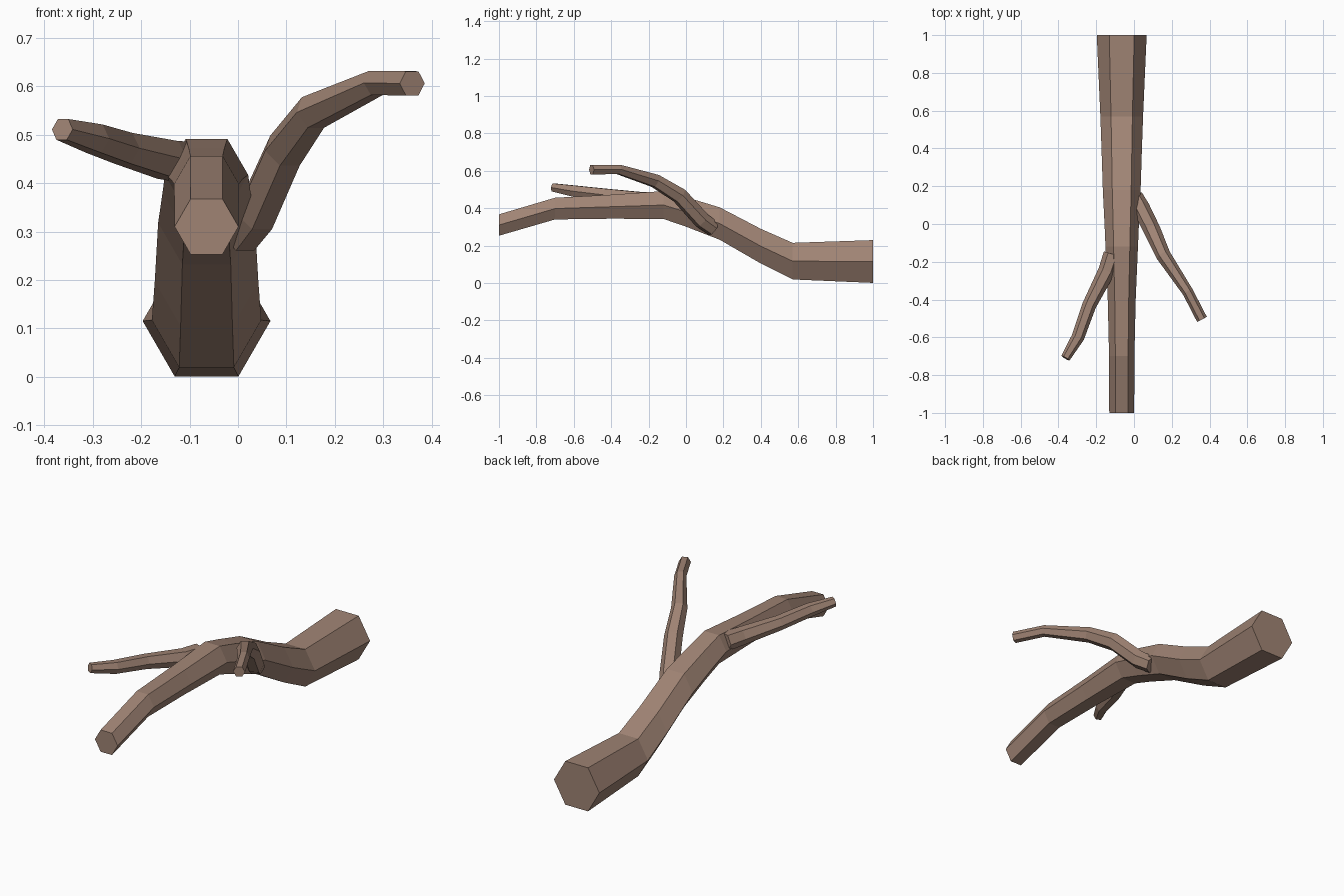
import bpy, bmesh, math
from mathutils import Vector

if "Cube" in bpy.data.objects:
    bpy.data.objects.remove(bpy.data.objects["Cube"])

bark = bpy.data.materials.new("bark")
bark.diffuse_color = (0.35, 0.23, 0.175, 1)
bark.use_nodes = True
bark.node_tree.nodes["Principled BSDF"].inputs["Base Color"].default_value = bark.diffuse_color
SIDES = 6


def limb(name, path, upright=False):
    """Flat-shaded hexagonal tube through (x, y, z, radius) points."""
    pts = [Vector(p[:3]) for p in path]
    bm = bmesh.new()
    rings = []
    for i, p in enumerate(pts):
        t = (pts[min(i + 1, len(pts) - 1)] - pts[max(i - 1, 0)]).normalized()
        if upright:
            t = Vector((0, -1, 0))
        side = t.cross(Vector((0, 0, 1))).normalized()
        up = side.cross(t)
        r = path[i][3]
        rings.append([bm.verts.new(p + r * (math.cos(a) * side + math.sin(a) * up))
                      for a in (math.tau * k / SIDES for k in range(SIDES))])
    for a, b in zip(rings, rings[1:]):
        for k in range(SIDES):
            n = (k + 1) % SIDES
            bm.faces.new((a[k], a[n], b[n], b[k]))
    bm.faces.new(rings[0])
    bm.faces.new(rings[-1])
    bmesh.ops.recalc_face_normals(bm, faces=bm.faces)
    me = bpy.data.meshes.new(name)
    bm.to_mesh(me)
    bm.free()
    me.materials.append(bark)
    ob = bpy.data.objects.new(name, me)
    bpy.context.collection.objects.link(ob)
    return ob


# Main log, thick end resting on the ground
X = -0.065
limb("log", [(X, 1.0, 0.115, 0.132), (X, 0.57, 0.117, 0.113), (X, 0.40, 0.197, 0.107),
             (X, 0.18, 0.318, 0.100), (X, 0.0, 0.380, 0.091), (X, -0.12, 0.417, 0.086),
             (X, -0.40, 0.408, 0.074), (X, -0.70, 0.398, 0.067), (X, -1.0, 0.310, 0.066)],
     upright=True)

# Right branch, rising and levelling out
limb("right_branch", [(0.005, 0.145, 0.292, 0.043), (0.038, 0.085, 0.335, 0.046),
                      (0.097, -0.035, 0.467, 0.045), (0.155, -0.165, 0.546, 0.039),
                      (0.285, -0.36, 0.607, 0.029), (0.36, -0.505, 0.606, 0.029)])

# Left branch, nearly level
limb("left_branch", [(-0.115, -0.16, 0.445, 0.047), (-0.145, -0.25, 0.448, 0.045),
                     (-0.237, -0.43, 0.472, 0.037), (-0.297, -0.60, 0.492, 0.034),
                     (-0.363, -0.71, 0.511, 0.025)])
